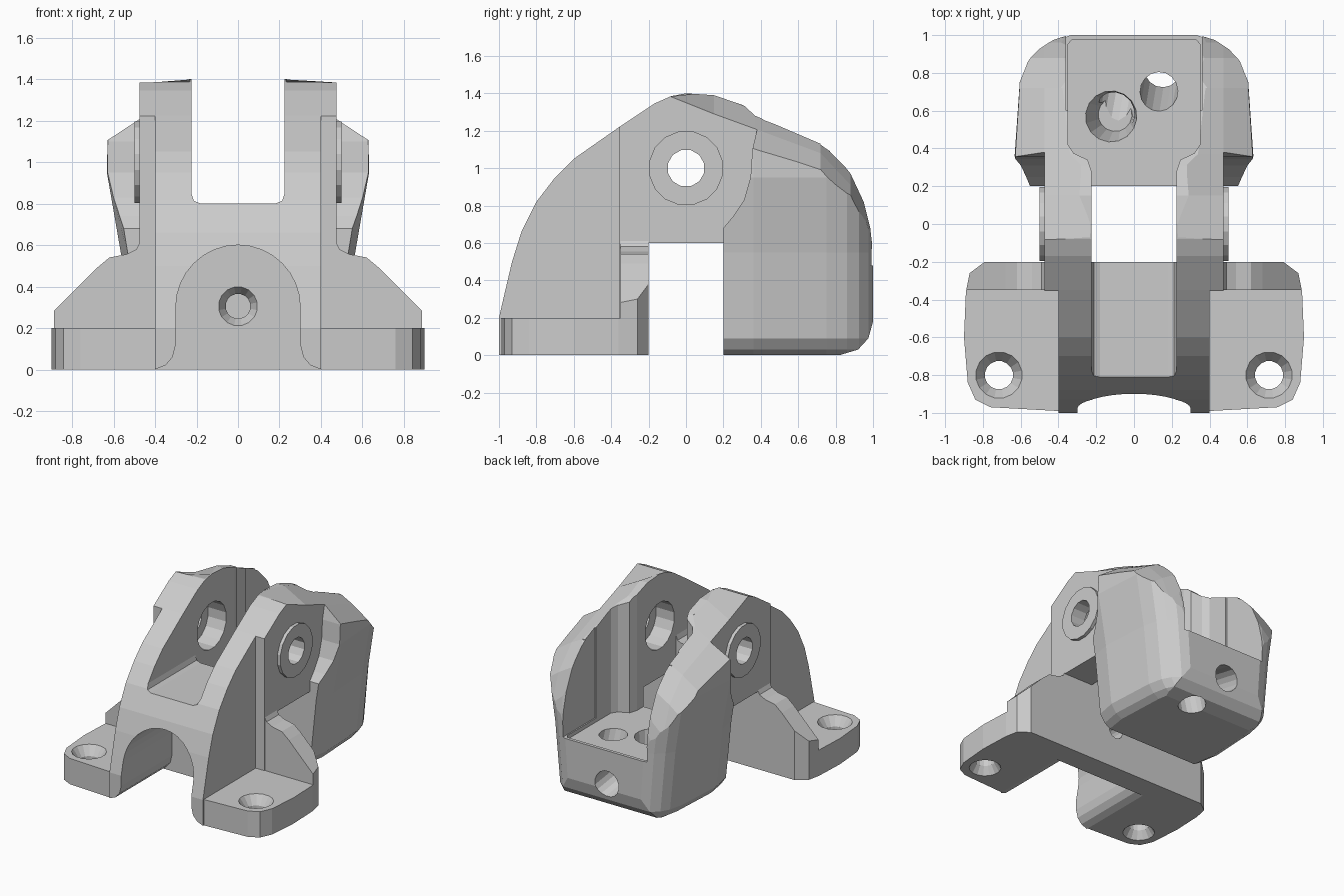
import bpy, bmesh, math
from mathutils import Vector

cube = bpy.data.objects.get("Cube")
if cube:
    bpy.data.objects.remove(cube, do_unlink=True)


def make(name, bm):
    bmesh.ops.recalc_face_normals(bm, faces=bm.faces)
    mesh = bpy.data.meshes.new(name)
    bm.to_mesh(mesh)
    bm.free()
    obj = bpy.data.objects.new(name, mesh)
    bpy.context.collection.objects.link(obj)
    return obj


def loft(name, rings):
    bm = bmesh.new()
    loops = [[bm.verts.new(p) for p in ring] for ring in rings]
    n = len(loops[0])
    for low, high in zip(loops, loops[1:]):
        for i in range(n):
            j = (i + 1) % n
            bm.faces.new((low[i], low[j], high[j], high[i]))
    bm.faces.new(loops[0][::-1])
    bm.faces.new(loops[-1])
    return make(name, bm)


def prism(name, points, axis, start, end):
    place = {"x": lambda a, b, t: (t, a, b),
             "y": lambda a, b, t: (a, t, b),
             "z": lambda a, b, t: (a, b, t)}[axis]
    return loft(name, [[place(a, b, t) for a, b in points] for t in (start, end)])


def rod(name, start, end, r1, r2=None, sides=16):
    start, end = Vector(start), Vector(end)
    r2 = r1 if r2 is None else r2
    turn = (end - start).to_track_quat("Z", "Y")
    angles = [math.tau * (i + 0.5) / sides for i in range(sides)]
    return loft(name, [[c + turn @ Vector((r * math.cos(a), r * math.sin(a), 0))
                        for a in angles] for c, r in ((start, r1), (end, r2))])


def block(name, x0, x1, y0, y1, z0, z1):
    return prism(name, [(x0, y0), (x1, y0), (x1, y1), (x0, y1)], "z", z0, z1)


def mirrored(half):
    return half + [(-a, b) for a, b in reversed(half)]


def combine(body, other, operation):
    mod = body.modifiers.new(operation, "BOOLEAN")
    mod.operation, mod.solver, mod.object = operation, "EXACT", other
    bpy.context.view_layer.update()
    graph = bpy.context.evaluated_depsgraph_get()
    mesh = bpy.data.meshes.new_from_object(body.evaluated_get(graph))
    body.modifiers.clear()
    body.data = mesh
    bpy.data.objects.remove(other, do_unlink=True)


def cut(body, other):
    combine(body, other, "DIFFERENCE")


def add(body, other):
    combine(body, other, "UNION")


# Upright cheeks, with the curved front slope
crest = [(-1, 0.2), (-0.97, 0.33), (-0.93, 0.5), (-0.88, 0.66), (-0.8, 0.82),
         (-0.7, 0.95), (-0.6, 1.05), (-0.35, 1.225), (-0.17, 1.345), (-0.08, 1.385),
         (0, 1.4), (0.15, 1.39), (0.31, 1.335), (0.37, 1.28), (0.72, 1.13)]
bracket = prism("hinge_bracket", [(-0.2, 0), (-1, 0)] + crest
                + [(0.72, 0.6), (-0.2, 0.6)], "x", -0.475, 0.475)
for s in (-1, 1):
    x0, x1 = sorted((s * 0.4, s * 0.8))
    cut(bracket, block("side_recess", x0, x1, -1.2, -0.355, -0.1, 2))

# Mounting flange and the gusset wall behind it
plan = mirrored([(0.4, -0.99), (0.76, -0.97), (0.84, -0.93), (0.88, -0.84),
                 (0.9, -0.6), (0.89, -0.36), (0.87, -0.26), (0.79, -0.2)])
gusset = prism("gusset", mirrored([(0.95, 0), (0.95, 0.22), (0.68, 0.49), (0.62, 0.54),
                                   (0.54, 0.555), (0.49, 0.58), (0.46, 0.64)]),
               "y", -0.35, -0.15)
combine(gusset, prism("gusset_outline", plan, "z", -0.1, 1), "INTERSECT")
add(bracket, gusset)
add(bracket, prism("flange", plan, "z", 0, 0.2))

# Rear housing: rounded plan, widening upward, trimmed by its side profile
rear_plan = mirrored([(0.59, 0.1), (0.595, 0.2), (0.632, 0.36), (0.605, 0.75),
                      (0.575, 0.86), (0.53, 0.925), (0.46, 0.975), (0.38, 1)])
levels = [(0, 0.66), (0.03, 0.74), (0.09, 0.81), (0.55, 0.89), (0.95, 1),
          (1.1, 0.995), (1.35, 0.93)]
housing = loft("housing", [[(x * f, y, z) for x, y in rear_plan] for z, f in levels])
side = [(0.2, 0), (0.2, 0.68), (0.25, 0.74), (0.31, 0.83), (0.345, 0.95), (0.355, 1.1),
        (0.39, 1.25), (0.72, 1.125), (0.8, 1.07), (0.88, 0.97), (0.95, 0.82), (0.985, 0.68),
        (1, 0.55), (1, 0.18), (0.975, 0.09), (0.92, 0.03), (0.82, 0)]
combine(housing, prism("housing_profile", side, "x", -1, 1), "INTERSECT")
add(bracket, housing)

# Sloped outer shoulders running from the crest down the back corners
shoulder = [(-0.1, 0.2, 1.4, 1.39, 1.38), (0.15, 0.28, 1.395, 1.29, 1.17),
            (0.37, 0.28, 1.31, 1.21, 1.05), (0.72, 0.34, 1.15, 1.08, 0.93),
            (0.88, 0.34, 0.99, 0.91, 0.74), (0.96, 0.34, 0.82, 0.7, 0.5),
            (1.02, 0.34, 0.56, 0.42, 0.2)]
for s in (-1, 1):
    cut(bracket, loft("shoulder_cutter", [
        [(s * x, y, z) for x, z in ((inner, a), (0.475, b), (0.7, c), (0.7, 2), (inner, 2))]
        for y, inner, a, b, c in shoulder]))

# Round bosses on the hinge axis
for s in (-1, 1):
    add(bracket, rod("boss", (s * 0.44, 0, 1), (s * 0.5, 0, 1), 0.2))

# Central slot, open gap and rear pocket
cut(bracket, prism("front_slot", mirrored([(0.18, 0.8), (0.213, 0.813), (0.225, 0.85),
                                           (0.225, 2)]), "y", -1.2, -0.1))
cut(bracket, block("gap", -0.225, 0.225, -0.2, 0.1, 0.5, 2))
cut(bracket, prism("pocket", mirrored([(0.225, 0), (0.225, 0.28), (0.245, 0.34),
                                       (0.32, 0.375), (0.35, 0.42), (0.35, 0.95),
                                       (0.33, 0.975)]), "z", 0.45, 2))
cut(bracket, block("rear_opening", -0.36, 0.36, 0.6, 1.2, 0.48, 2))

# Arched hollow in the front, with flared feet
arch = [(0.42, -0.02), (0.4, 0), (0.35, 0.02), (0.315, 0.06), (0.3, 0.12)]
arch += [(0.3 * math.cos(a), 0.3 + 0.3 * math.sin(a))
         for a in [math.pi / 2 * i / 8 for i in range(8)]]
arch = arch + [(0, 0.6)] + [(-x, z) for x, z in reversed(arch)]
cut(bracket, prism("arch_hollow", arch, "y", -1.2, -0.38))

# Pin bore and its inner counterbore
cut(bracket, rod("pin_bore", (-1, 0, 1), (1, 0, 1), 0.1, sides=12))
cut(bracket, rod("counterbore", (-0.38, 0, 1), (0.38, 0, 1), 0.18))

# Hole through the wall behind the arch
cut(bracket, rod("wall_hole", (0, -0.5, 0.305), (0, -0.1, 0.305), 0.06))
cut(bracket, rod("wall_countersink", (0, -0.39, 0.305), (0, -0.32, 0.305), 0.1, 0.06))

# Screw holes in the flange, flared at both ends
for s in (-1, 1):
    x = s * 0.715
    cut(bracket, rod("screw_hole", (x, -0.8, -0.1), (x, -0.8, 0.4), 0.075))
    cut(bracket, rod("top_flare", (x, -0.8, 0.13), (x, -0.8, 0.21), 0.075, 0.13))
    cut(bracket, rod("bottom_flare", (x, -0.8, -0.01), (x, -0.8, 0.06), 0.12, 0.075))

# Channels from the pocket floor to the bottom and the back
cut(bracket, rod("bottom_channel", (0.127, 0.67, 0.56), (0.16, 0.87, -0.15), 0.1))
cut(bracket, rod("back_channel", (-0.1, 0.56, 0.36), (0, 1.12, 0.18), 0.1))
cut(bracket, rod("channel_mouth", (-0.12, 0.57, 0.47), (-0.1, 0.58, 0.26), 0.14, 0.09))

# Crisp faceted finish
for face in bracket.data.polygons:
    face.use_smooth = False
